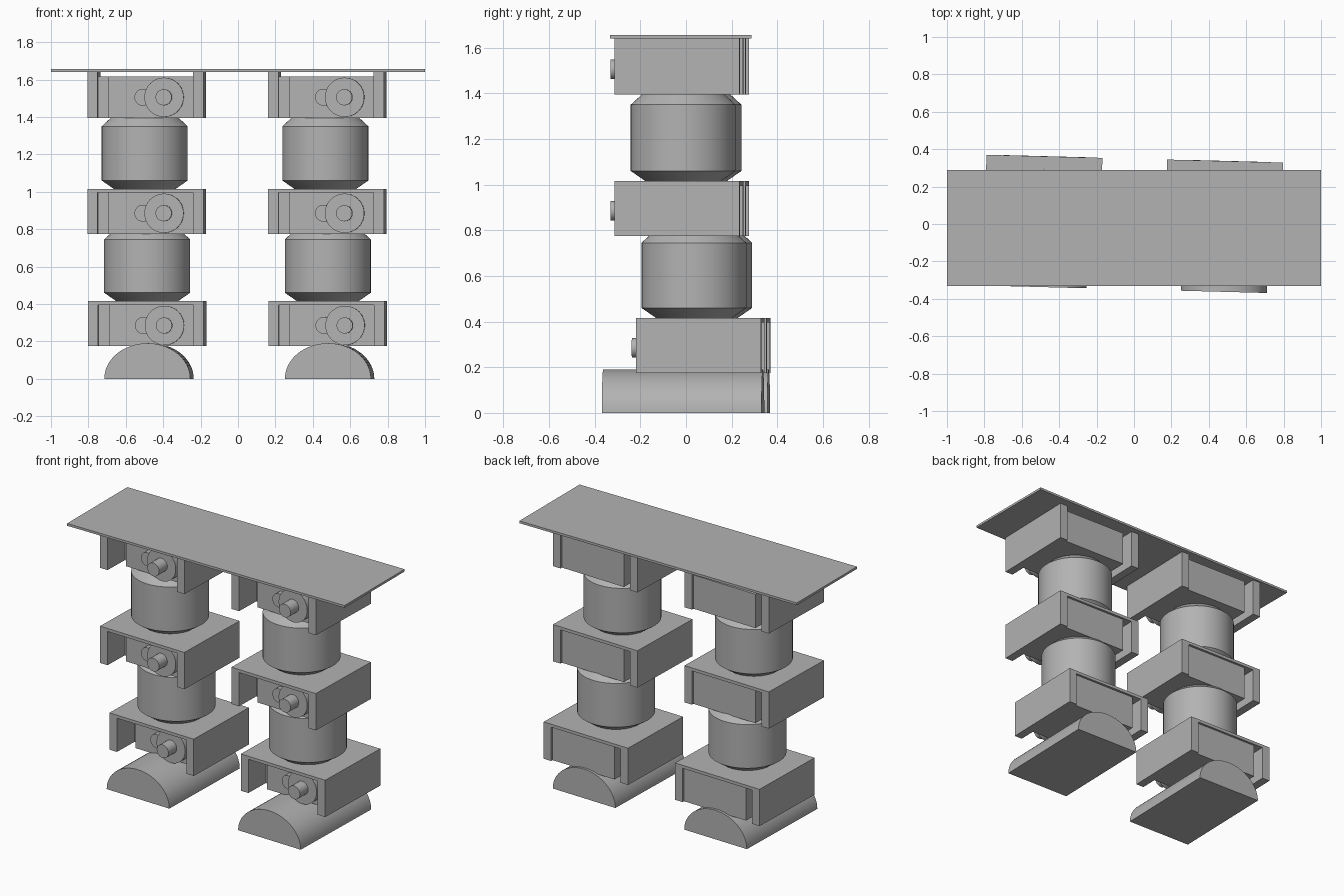
import bpy, bmesh, math
from mathutils import Matrix, Vector

cube = bpy.data.objects.get("Cube")
if cube:
    bpy.data.objects.remove(cube, do_unlink=True)

GREY = (0.45, 0.45, 0.45, 1)
grey = bpy.data.materials.new("matte_grey")
grey.use_nodes = True
grey.diffuse_color = GREY
grey.node_tree.nodes["Principled BSDF"].inputs["Base Color"].default_value = GREY

YAW = Matrix.Rotation(math.radians(-1.5), 4, "Z")


def finish(bm, name, matrix, smooth=False):
    bmesh.ops.recalc_face_normals(bm, faces=bm.faces)
    mesh = bpy.data.meshes.new(name)
    bm.to_mesh(mesh)
    bm.free()
    mesh.materials.append(grey)
    obj = bpy.data.objects.new(name, mesh)
    bpy.context.collection.objects.link(obj)
    obj.matrix_world = matrix
    if smooth:
        bpy.ops.object.select_all(action="DESELECT")
        obj.select_set(True)
        bpy.context.view_layer.objects.active = obj
        bpy.ops.object.shade_smooth_by_angle(angle=math.radians(25))
    return obj


def extrude(name, profile, y0, y1, matrix, smooth=False):
    """Extrude an x-z outline from y0 to y1."""
    bm = bmesh.new()
    face = bm.faces.new([bm.verts.new((x, y0, z)) for x, z in profile])
    new = bmesh.ops.extrude_face_region(bm, geom=[face], use_keep_orig=True)["geom"]
    verts = [v for v in new if isinstance(v, bmesh.types.BMVert)]
    bmesh.ops.translate(bm, verts=verts, vec=(0, y1 - y0, 0))
    return finish(bm, name, matrix, smooth)


def lathe(name, profile, matrix):
    """Spin an r-z outline around the z axis."""
    bm = bmesh.new()
    verts = [bm.verts.new((r, 0, z)) for r, z in profile]
    edges = [bm.edges.new(pair) for pair in zip(verts, verts[1:])]
    bmesh.ops.spin(bm, geom=verts + edges, cent=(0, 0, 0), axis=(0, 0, 1),
                   angle=math.tau, steps=64)
    bmesh.ops.remove_doubles(bm, verts=bm.verts, dist=0.0001)
    return finish(bm, name, matrix, True)


def rect(x0, x1, z0, z1):
    return [(x0, z0), (x1, z0), (x1, z1), (x0, z1)]


def circle(x, z, r, n=40):
    return [(x + r * math.cos(math.tau * i / n), z + r * math.sin(math.tau * i / n))
            for i in range(n)]


def place(x, y, z):
    return YAW @ Matrix.Translation(Vector((x, y, z)))


HALF, INNER, DEPTH, HEIGHT = 0.31, 0.255, 0.274, 0.24


def joint(side, label, matrix, roof=True):
    """Downward channel bracket holding a motor with its output horn."""
    name = f"{side}_{label}"
    if roof:
        outline = [(-HALF, 0), (-INNER, 0), (-INNER, 0.22), (INNER, 0.22),
                   (INNER, 0), (HALF, 0), (HALF, HEIGHT), (-HALF, HEIGHT)]
        extrude(name + "_bracket", outline, -DEPTH, DEPTH, matrix)
    else:
        for end, x in (("outer", -HALF), ("inner", INNER)):
            extrude(f"{name}_{end}_cheek", rect(x, x + HALF - INNER, 0, HEIGHT + 0.005),
                    -DEPTH, DEPTH, matrix)
    # motor body with a mounting flange bridging the gap
    extrude(name + "_motor", rect(-0.2, INNER, 0, 0.22), -0.165, DEPTH - 0.015, matrix)
    extrude(name + "_flange", rect(-INNER, -0.2, 0, 0.22), -0.1, -0.06, matrix)
    # output horn, idler lobe and shaft
    extrude(name + "_horn", circle(0.098, 0.11, 0.105), -0.215, -0.16, matrix, True)
    extrude(name + "_lobe", circle(-0.015, 0.11, 0.045), -0.205, -0.16, matrix, True)
    extrude(name + "_shaft", circle(0.098, 0.11, 0.043), -0.297, -0.2, matrix, True)


def barrel(name, height, matrix):
    """Rounded drum with a tapered foot and a chamfered shoulder."""
    lathe(name, [(0, 0), (0.165, 0), (0.23, 0.045), (0.23, height),
                 (0.165, height + 0.06), (0, height + 0.06)], matrix)


for side, cx in (("right", -0.483), ("left", 0.483)):
    # half-round foot
    arch = [(0.23 * math.cos(math.pi * i / 32), 0.19 * math.sin(math.pi * i / 32))
            for i in range(33)]
    extrude(side + "_foot", arch, -0.35, 0.35, place(cx + 0.007, 0, 0), True)
    # joints and drums stacked upward
    joint(side, "ankle", place(cx - 0.005, 0.075, 0.175))
    barrel(side + "_shin", 0.33, place(cx - 0.004, 0.0475, 0.415))
    joint(side, "knee", place(cx - 0.005, -0.018, 0.775))
    barrel(side + "_thigh", 0.335, place(cx - 0.016, 0, 1.015))
    joint(side, "hip", place(cx - 0.005, -0.018, 1.395), roof=False)

# flat plate joining both legs
extrude("hip_plate", rect(-1, 1, 1.64, 1.655), -0.332, 0.288, Matrix.Identity(4))
